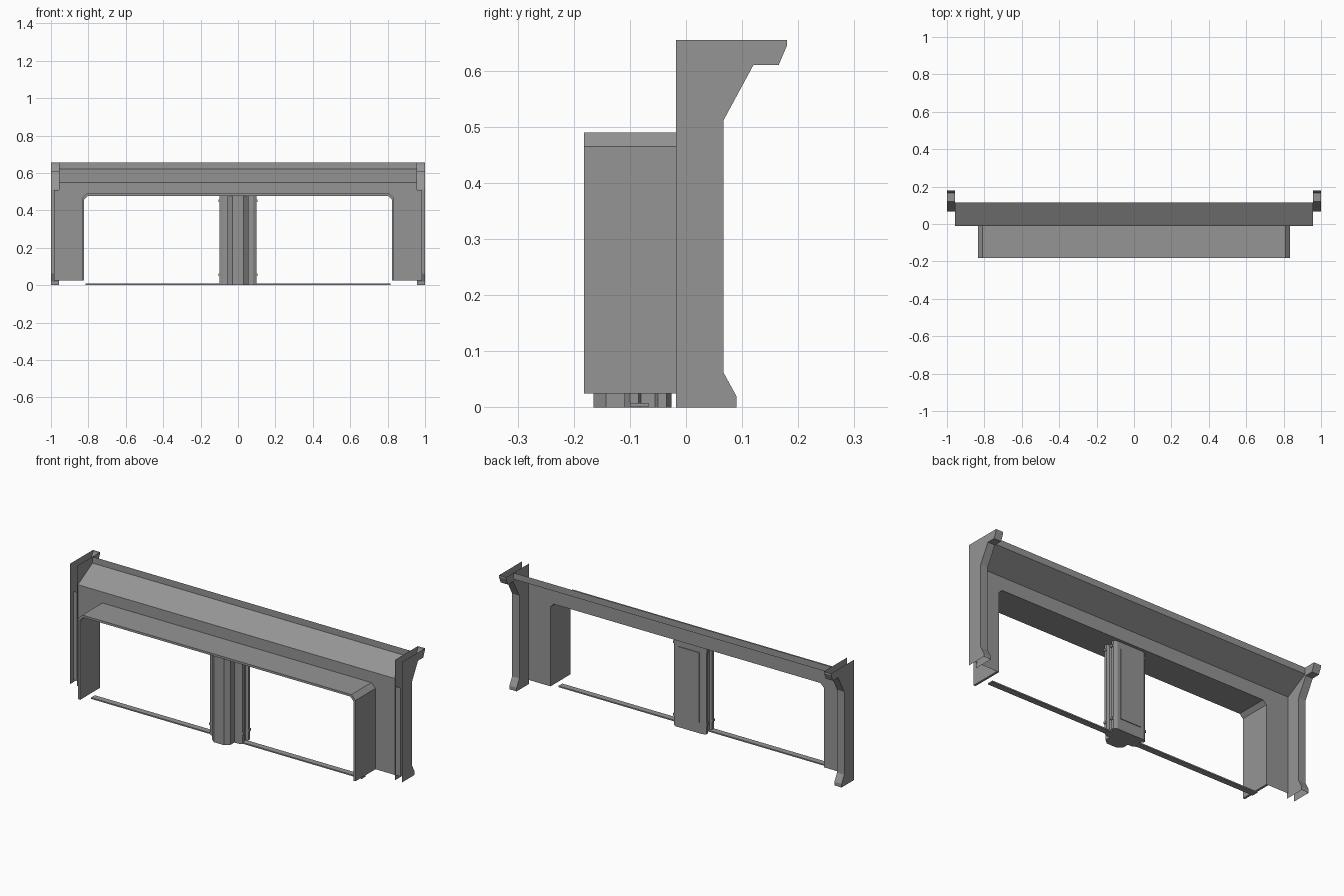
import bpy, bmesh

if "Cube" in bpy.data.objects:
    bpy.data.objects.remove(bpy.data.objects["Cube"])

grey = bpy.data.materials.new("wall_grey")
grey.diffuse_color = (0.3, 0.3, 0.3, 1)
grey.use_nodes = True
grey.node_tree.nodes["Principled BSDF"].inputs["Base Color"].default_value = grey.diffuse_color


def finish(name, bm):
    me = bpy.data.meshes.new(name)
    bm.to_mesh(me)
    bm.free()
    me.materials.append(grey)
    ob = bpy.data.objects.new(name, me)
    bpy.context.collection.objects.link(ob)
    return ob


def loft(name, rows, closed_rows=False):
    """Skin a list of equally long point rows with quads."""
    bm = bmesh.new()
    vs = [[bm.verts.new(p) for p in r] for r in rows]
    pairs = list(zip(vs, vs[1:])) + ([(vs[-1], vs[0])] if closed_rows else [])
    for a, b in pairs:
        for i in range(len(a) - 1):
            bm.faces.new((a[i], a[i + 1], b[i + 1], b[i]))
    if closed_rows:  # close both ends of a tube of rows
        bm.faces.new([r[0] for r in vs])
        bm.faces.new([r[-1] for r in reversed(vs)])
        bmesh.ops.recalc_face_normals(bm, faces=bm.faces)
    return finish(name, bm)


def prism(name, outline, z0, z1):
    """Solid with an xy outline."""
    bm = bmesh.new()
    f = bm.faces.new([bm.verts.new((x, y, z0)) for x, y in outline])
    r = bmesh.ops.extrude_face_region(bm, geom=[f])
    top = [v for v in r["geom"] if isinstance(v, bmesh.types.BMVert)]
    bmesh.ops.translate(bm, verts=top, vec=(0, 0, z1 - z0))
    bmesh.ops.recalc_face_normals(bm, faces=bm.faces)
    return finish(name, bm)


def rect(x0, x1, y0, y1):
    return [(x0, y0), (x1, y0), (x1, y1), (x0, y1)]


def mirrored(half):
    return half + [(-x, y) for x, y in reversed(half)]


# End pillars: open in front and on top, back skin plus two side plates
back = [(0.09, 0), (0.09, 0.02), (0.067, 0.062), (0.067, 0.512),
        (0.12, 0.61), (0.165, 0.61), (0.18, 0.645), (0.18, 0.655)]
for side, s in (("left", -1), ("right", 1)):
    bm = bmesh.new()
    rows = [[bm.verts.new((s * x, y, z)) for y, z in back] for x in (0.957, 1.0)]
    for i in range(len(back) - 1):
        bm.faces.new((rows[0][i], rows[0][i + 1], rows[1][i + 1], rows[1][i]))
    for row, x in zip(rows, (0.957, 1.0)):
        front = [bm.verts.new((s * x, -0.018, z)) for z in (0.655, 0)]
        bm.faces.new(row + front)
    bmesh.ops.recalc_face_normals(bm, faces=bm.faces)
    finish(side + "_pillar", bm)

# Sloped overhead beam, a thin sheet
beam = [(-0.01, 0.508), (-0.01, 0.55), (0.115, 0.62), (0.115, 0.655)]
loft("top_beam", [[(x, y, z) for y, z in beam] for x in (-0.957, 0.957)])


# Doorway outline in xz, with chamfered upper corners
def doorway(x, z, c, y, bottom=0.025):
    half = [(-x, bottom), (-x, z - c), (-x + c, z)]
    pts = half + [(-a, b) for a, b in reversed(half)]
    return [(a, y, b) for a, b in pts]


outer, inner = (0.835, 0.49, 0.025), (0.823, 0.478, 0.02)
loft("door_tunnel", [doorway(*outer, -0.182), doorway(*outer, -0.01),
                     doorway(*inner, -0.01), doorway(*inner, -0.182)], True)

# Wall sheet around the doorway
wall_edge = [(-0.985, -0.01, 0.025), (-0.985, -0.01, 0.508), (-0.815, -0.01, 0.508)]
wall_edge += [(-x, y, z) for x, y, z in reversed(wall_edge)]
loft("door_wall", [doorway(*outer, -0.01), wall_edge])

# Threshold strip on the floor
prism("threshold_strip", rect(-0.815, 0.815, -0.1, -0.067), 0.001, 0.008)

# Central column: grooved body, front rib and back plate
body = mirrored([(0.08, -0.11), (0.098, -0.1), (0.098, -0.085), (0.085, -0.08),
                 (0.085, -0.055), (0.098, -0.05), (0.098, -0.035), (0.08, -0.026)])
prism("column_body", body, 0.0, 0.478)
rib = mirrored([(0.03, -0.165), (0.055, -0.143), (0.055, -0.108)])
prism("column_front_rib", rib, 0.0, 0.478)
prism("column_back_plate", rect(-0.062, 0.062, -0.03, -0.022), 0.06, 0.44)

# Small clamps on the column edges, near the foot and the head
for level, z in (("lower", 0.05), ("upper", 0.445)):
    for side, s in (("left", -1), ("right", 1)):
        for place, y in (("front", -0.0925), ("back", -0.0425)):
            prism(f"{level}_{side}_{place}_clamp",
                  rect(s * 0.09, s * 0.103, y - 0.009, y + 0.009), z, z + 0.012)
